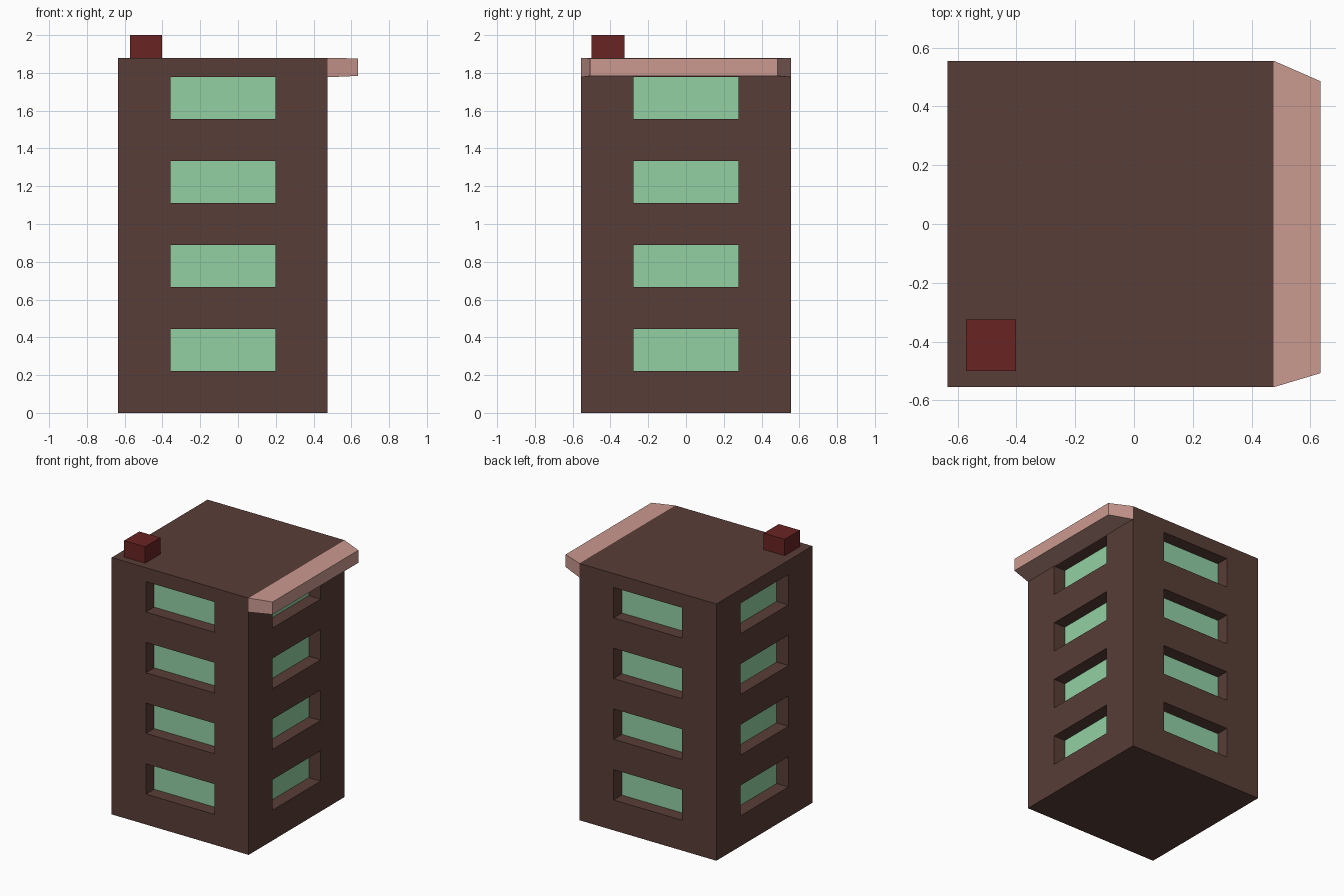
import bpy, bmesh
from mathutils import Vector

if "Cube" in bpy.data.objects:
    bpy.data.objects.remove(bpy.data.objects["Cube"])

CX, HALF, TOP = -0.08, 0.555, 1.88      # body centre, half width, height
WIN_HALF, FLOOR, DEPTH = 0.2775, 0.4444, 0.095


def material(name, rgb):
    # sRGB 0-255 to linear
    m = bpy.data.materials.new(name)
    m.diffuse_color = [((c / 255 + 0.055) / 1.055) ** 2.4 for c in rgb] + [1]
    m.use_nodes = True
    m.node_tree.nodes["Principled BSDF"].inputs["Base Color"].default_value = m.diffuse_color
    return m


def finish(bm, name, *mats):
    bmesh.ops.recalc_face_normals(bm, faces=bm.faces)
    me = bpy.data.meshes.new(name)
    bm.to_mesh(me)
    bm.free()
    for m in mats:
        me.materials.append(m)
    ob = bpy.data.objects.new(name, me)
    bpy.context.collection.objects.link(ob)
    return ob


def box(lo, hi):
    bm = bmesh.new()
    bmesh.ops.create_cube(bm, size=1)
    for v in bm.verts:
        v.co = Vector([lo[i] if v.co[i] < 0 else hi[i] for i in range(3)])
    return bm


brick = material("brick", (88, 61, 55))
glass = material("glass", (146, 208, 164))
stone = material("stone", (203, 154, 144))
red = material("chimney_red", (104, 36, 34))

# Body: slice the box along the window edges
bm = box((CX - HALF, -HALF, 0), (CX + HALF, HALF, TOP))
rows = [FLOOR * (i + 0.75) for i in range(4)]
cuts = [((CX + s * WIN_HALF, 0, 0), (1, 0, 0)) for s in (-1, 1)]
cuts += [((0, s * WIN_HALF, 0), (0, 1, 0)) for s in (-1, 1)]
cuts += [((0, 0, z + s * FLOOR / 4), (0, 0, 1)) for z in rows for s in (-1, 1)]
for co, no in cuts:
    bmesh.ops.bisect_plane(bm, geom=bm.verts[:] + bm.edges[:] + bm.faces[:],
                           plane_co=co, plane_no=no)
bm.normal_update()

# Windows: push the middle panels of all four walls inwards
panes = []
for f in bm.faces:
    c = f.calc_center_median()
    across = c.y if abs(f.normal.x) > 0.5 else c.x - CX
    if abs(f.normal.z) < 0.1 and abs(across) < 0.05 and any(abs(c.z - z) < 0.05 for z in rows):
        panes.append(f)
moves = [f.normal.copy() * -DEPTH for f in panes]
new = bmesh.ops.extrude_discrete_faces(bm, faces=panes)["faces"]
for f, d in zip(new, moves):
    bmesh.ops.translate(bm, verts=f.verts[:], vec=d)
    f.material_index = 1
finish(bm, "building_body", brick, glass)

# Ledge on the right side, tapering outwards
bm = box((CX + HALF, -HALF, 1.777), (0.635, HALF, TOP))
for v in bm.verts:
    if v.co.x > 0.6:
        v.co.y = -0.507 if v.co.y < 0 else 0.485
        v.co.z = 1.784 if v.co.z < 1.83 else 1.876
finish(bm, "roof_ledge", stone)

# Chimney
finish(box((-0.572, -0.5, TOP), (-0.402, -0.325, 2.0)), "chimney", red)
